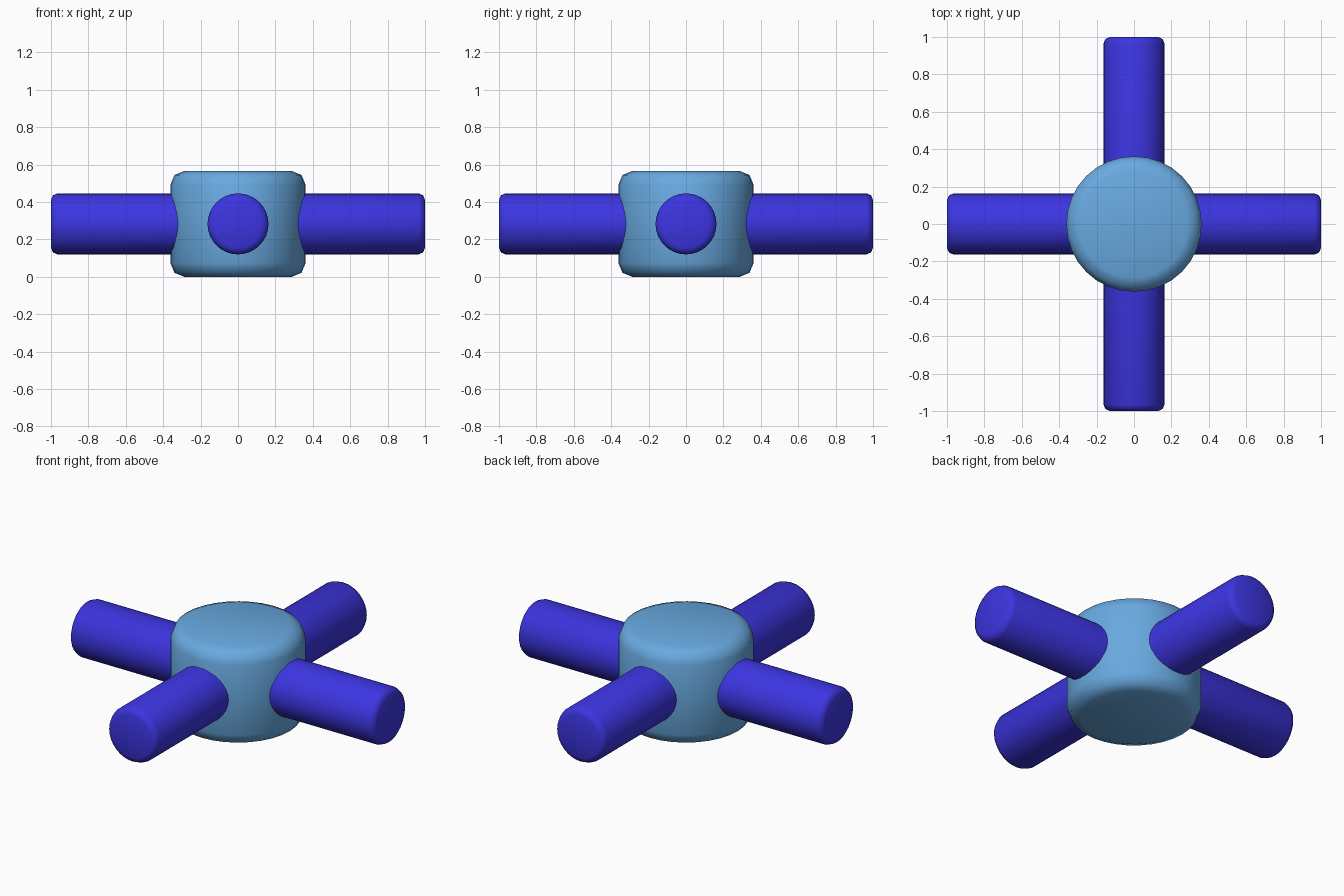
import bpy
import math

if "Cube" in bpy.data.objects:
    bpy.data.objects.remove(bpy.data.objects["Cube"])

CENTRE_Z = 0.283


def colour(name, rgb):
    mat = bpy.data.materials.new(name)
    mat.diffuse_color = (*rgb, 1)
    mat.use_nodes = True
    mat.node_tree.nodes["Principled BSDF"].inputs["Base Color"].default_value = mat.diffuse_color
    return mat


def rounded_cylinder(name, radius, length, bevel, rotation, mat):
    bpy.ops.mesh.primitive_cylinder_add(
        vertices=32, radius=radius, depth=length,
        location=(0, 0, CENTRE_Z), rotation=rotation)
    obj = bpy.context.object
    obj.name = name
    obj.data.materials.append(mat)
    # Round only the rims of the end caps
    mod = obj.modifiers.new("rounded_rims", 'BEVEL')
    mod.width = bevel
    mod.segments = 2
    mod.limit_method = 'ANGLE'
    mod.angle_limit = math.radians(40)
    bpy.ops.object.modifier_apply(modifier=mod.name)
    bpy.ops.object.shade_smooth()
    return obj


light_blue = colour("light_blue", (0.14, 0.40, 0.75))
deep_blue = colour("deep_blue", (0.045, 0.035, 0.75))

# Central hub
rounded_cylinder("hub", 0.362, 2 * CENTRE_Z, 0.075, (0, 0, 0), light_blue)

# Two rods crossing inside the hub form the four arms
quarter = math.pi / 2
rounded_cylinder("side_arms", 0.163, 2.0, 0.035, (0, quarter, 0), deep_blue)
rounded_cylinder("front_back_arms", 0.163, 2.0, 0.035, (quarter, 0, 0), deep_blue)
